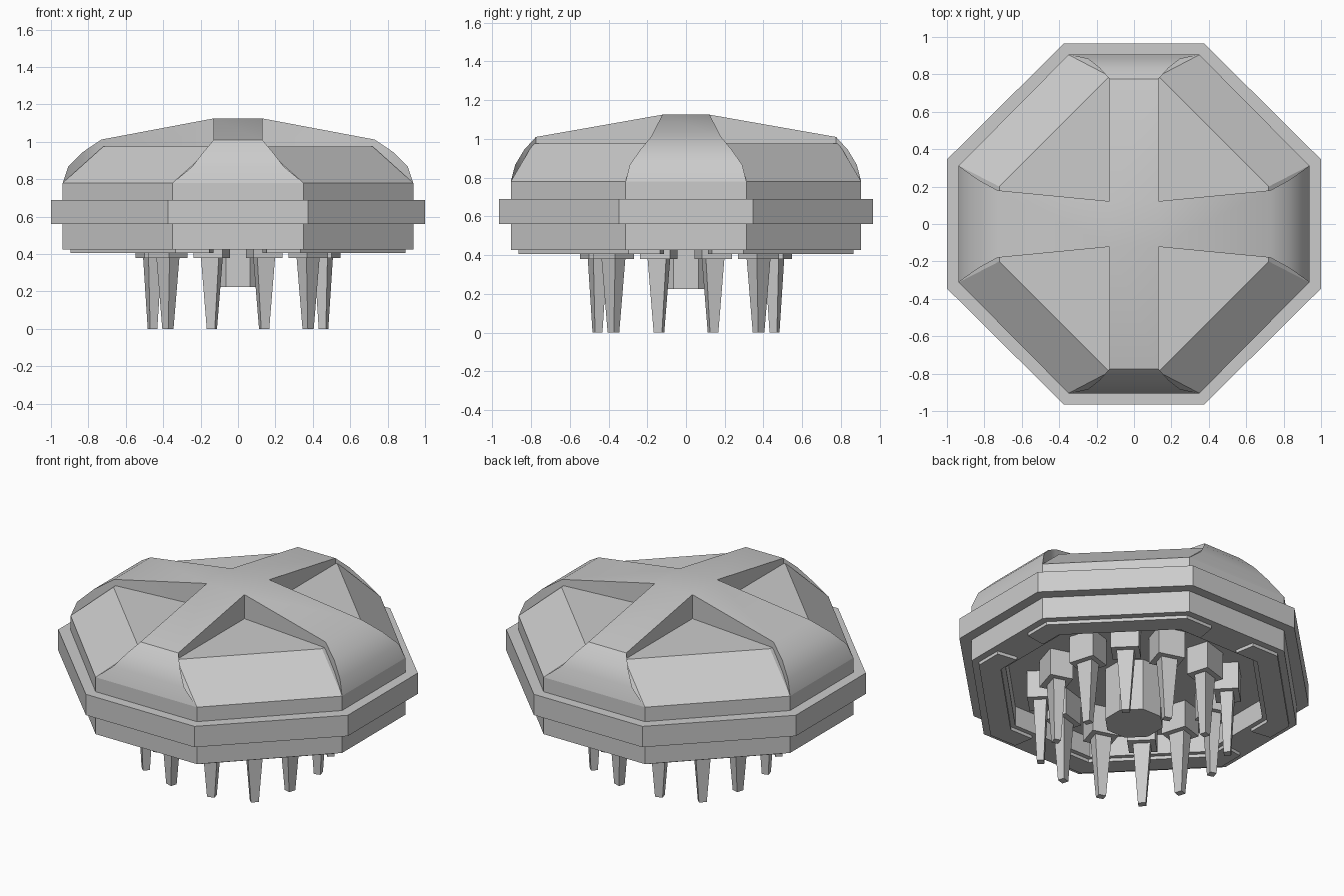
import bpy, bmesh, math
from mathutils import Matrix, Vector

cube = bpy.data.objects.get("Cube")
if cube:
    bpy.data.objects.remove(cube, do_unlink=True)

grey = bpy.data.materials.new("stone_grey")
grey.use_nodes = True
COLOUR = (0.6, 0.6, 0.6, 1)
grey.diffuse_color = COLOUR
grey.node_tree.nodes["Principled BSDF"].inputs["Base Color"].default_value = COLOUR


def finish(name, bm, smooth=None):
    bmesh.ops.remove_doubles(bm, verts=bm.verts, dist=0.0005)
    bmesh.ops.recalc_face_normals(bm, faces=bm.faces)
    mesh = bpy.data.meshes.new(name)
    bm.to_mesh(mesh)
    bm.free()
    mesh.materials.append(grey)
    obj = bpy.data.objects.new(name, mesh)
    bpy.context.collection.objects.link(obj)
    if smooth:
        bpy.ops.object.select_all(action='DESELECT')
        obj.select_set(True)
        bpy.context.view_layer.objects.active = obj
        bpy.ops.object.shade_smooth_by_angle(angle=math.radians(smooth))
    return obj


def octagon(a, b, c, d, z, s=1):
    """Eight points through (a, b) and (c, d), mirrored over both axes."""
    quarter = [(c, d), (a, b)]
    pts = quarter + [(-x, y) for x, y in quarter[::-1]]
    pts += [(-x, -y) for x, y in pts]
    return [Vector((x * s, y * s, z)) for x, y in pts]


def loft(name, rings, smooth=None):
    bm = bmesh.new()
    loops = [[bm.verts.new(p) for p in ring] for ring in rings]
    n = len(loops[0])
    for low, high in zip(loops, loops[1:]):
        for i in range(n):
            j = (i + 1) % n
            bm.faces.new((low[i], low[j], high[j], high[i]))
    bm.faces.new(loops[0][::-1])
    bm.faces.new(loops[-1])
    return finish(name, bm, smooth)


BODY = (0.35, 0.905, 0.937, 0.312)

# Main shell: recessed underside, straight wall, sloped corner panels, flat top
loft("body", [octagon(*BODY, 0.55, 0.79), octagon(*BODY, 0.425, 0.79),
              octagon(*BODY, 0.425), octagon(*BODY, 0.78),
              octagon(0.13, 0.79, 0.72, 0.2, 0.975)])

# Protruding belt
RIM = (0.375, 0.965, 1.0, 0.345)
loft("rim", [octagon(*RIM, 0.56), octagon(*RIM, 0.69)])

# Crossing roof ridges: stations are (distance, half width, height)
HUB_X, HUB_Y, TOP = 0.13, 0.122, 1.125
arm_x = [(HUB_X, HUB_Y, TOP), (0.73, 0.18, 1.012), (0.83, 0.235, 0.945),
         (0.908, 0.29, 0.867), (0.937, 0.312, 0.78)]
arm_y = [(HUB_Y, HUB_X, TOP), (0.775, 0.13, 1.01), (0.835, 0.185, 0.945),
         (0.882, 0.245, 0.867), (0.905, 0.35, 0.78)]
bm = bmesh.new()
bm.faces.new([bm.verts.new((x * HUB_X, y * HUB_Y, TOP))
              for x, y in ((-1, -1), (1, -1), (1, 1), (-1, 1))])
for along_x, stations in ((True, arm_x), (False, arm_y)):
    for sign in (-1, 1):
        def point(d, w, z):
            p = (sign * d, w, z) if along_x else (w, sign * d, z)
            return bm.verts.new(p)
        for (d0, w0, z0), (d1, w1, z1) in zip(stations, stations[1:]):
            bm.faces.new([point(d0, -w0, z0), point(d0, w0, z0),
                          point(d1, w1, z1), point(d1, -w1, z1)])
            for side in (-1, 1):
                wall = [point(d0, side * w0, z0), point(d1, side * w1, z1)]
                if z1 > 0.78:
                    wall.append(point(d1, side * w1, 0.78))
                wall.append(point(d0, side * w0, 0.78))
                bm.faces.new(wall)
finish("roof_cross", bm, 32)

# Thin plates under each diagonal side of the shell
for i, (sx, sy) in enumerate(((1, 1), (-1, 1), (-1, -1), (1, -1))):
    a, b, c, d = BODY
    outline = [(0.16, b), (a, b), (c, d), (c, 0.14)]
    ring = [(x * 0.955, y * 0.955) for x, y in outline]
    ring += [(x * 0.82, y * 0.82) for x, y in outline[::-1]]
    loft(f"under_plate_{i + 1}", [[Vector((x * sx, y * sy, z)) for x, y in ring]
                                  for z in (0.405, 0.43)])

# Central stub
stub = [[Vector((0.17 * math.cos(math.radians(45 * k + 22.5)),
                 0.17 * math.sin(math.radians(45 * k + 22.5)), z))
         for k in range(8)] for z in (0.225, 0.56)]
loft("central_stub", stub)


def box_ring(radius, depth, width, z, turn):
    return [turn @ Vector((radius + sx * depth / 2, sy * width / 2, z))
            for sx, sy in ((-1, -1), (1, -1), (1, 1), (-1, 1))]


# Ring of twelve tapered legs, each hanging from a block
number = 0
for quarter in range(4):
    for angle, radius in ((17, 0.478), (45, 0.53), (73, 0.478)):
        number += 1
        turn = Matrix.Rotation(math.radians(angle + 90 * quarter), 3, 'Z')
        loft(f"leg_block_{number}", [box_ring(radius, 0.14, 0.16, 0.38, turn),
                                     box_ring(radius, 0.14, 0.16, 0.56, turn)])
        loft(f"leg_{number}", [box_ring(radius, 0.04, 0.045, 0, turn),
                               box_ring(radius, 0.075, 0.1, 0.385, turn)])
